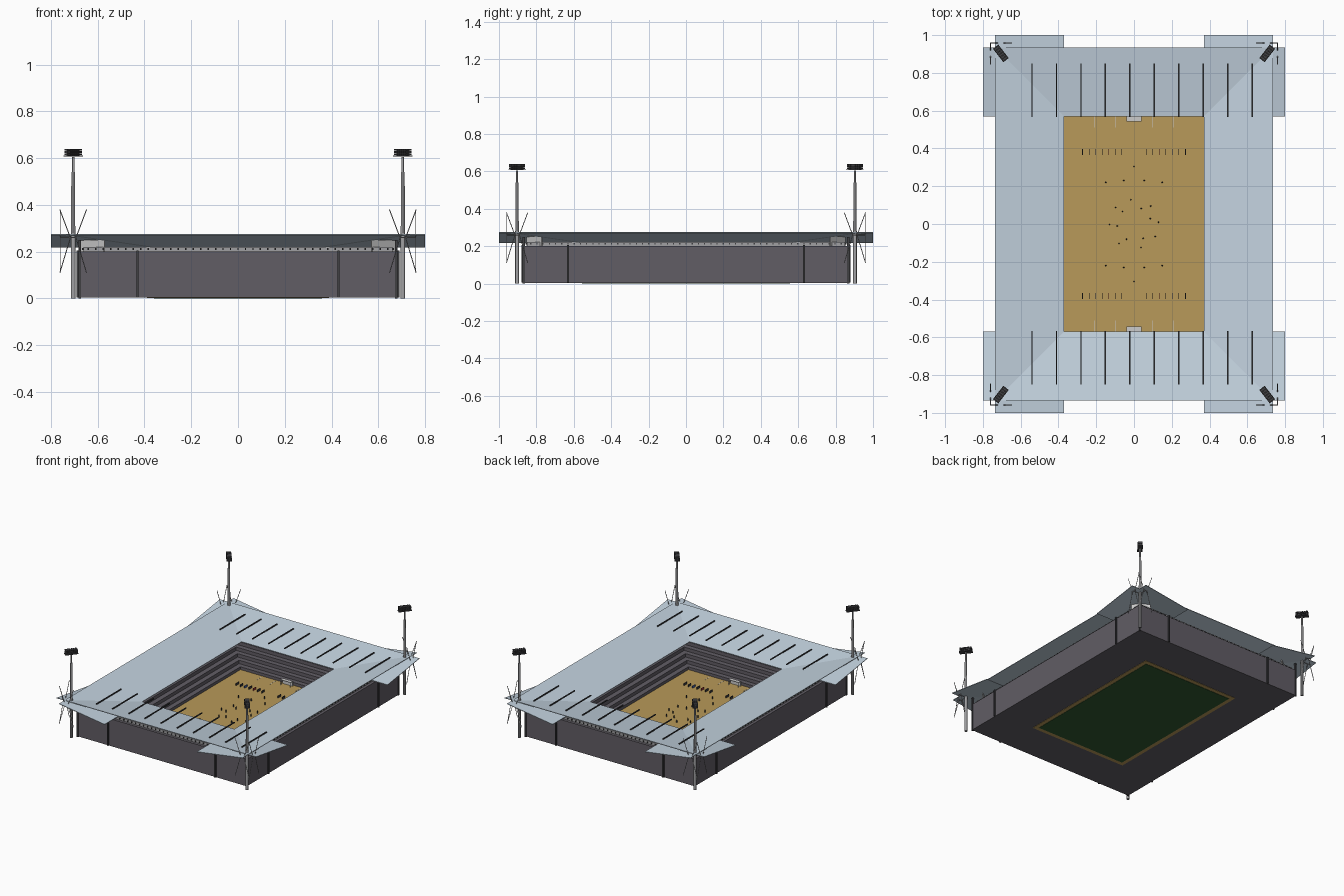
import bpy, bmesh, math, random
from mathutils import Matrix, Vector

if "Cube" in bpy.data.objects:
    bpy.data.objects.remove(bpy.data.objects["Cube"])

random.seed(4)


def mat(name, r, g, b):
    m = bpy.data.materials.new(name)
    m.diffuse_color = (r, g, b, 1)
    m.use_nodes = True
    m.node_tree.nodes["Principled BSDF"].inputs["Base Color"].default_value = m.diffuse_color
    return m


WALL = mat("wall_grey", 0.12, 0.11, 0.13)
ROOF = mat("roof_blue_grey", 0.55, 0.65, 0.74)
SAND = mat("sand", 0.48, 0.32, 0.10)
GREEN = mat("dark_green", 0.03, 0.10, 0.03)
DARK = mat("dark_metal", 0.05, 0.05, 0.055)
STEEL = mat("steel", 0.35, 0.35, 0.36)
PALE = mat("pale_panel", 0.6, 0.62, 0.63)
RED = mat("red", 0.45, 0.05, 0.05)
BLUE = mat("blue", 0.06, 0.12, 0.4)

SIGNS = [(sx, sy) for sx in (-1, 1) for sy in (-1, 1)]


def add_box(bm, c, s, rz=0.0, rx=0.0):
    m = (Matrix.Translation(c) @ Matrix.Rotation(rz, 4, 'Z')
         @ Matrix.Rotation(rx, 4, 'X') @ Matrix.Diagonal((*s, 1)))
    bmesh.ops.create_cube(bm, size=1, matrix=m)


def add_rod(bm, a, b, r, n=6, r2=None):
    a, b = Vector(a), Vector(b)
    d = b - a
    m = Matrix.Translation((a + b) / 2) @ d.to_track_quat('Z', 'Y').to_matrix().to_4x4()
    bmesh.ops.create_cone(bm, cap_ends=True, segments=n, radius1=r,
                          radius2=r if r2 is None else r2, depth=d.length, matrix=m)


def finish(bm, name, material, smooth=False):
    bmesh.ops.recalc_face_normals(bm, faces=bm.faces)
    me = bpy.data.meshes.new(name)
    bm.to_mesh(me)
    bm.free()
    me.materials.append(material)
    ob = bpy.data.objects.new(name, me)
    bpy.context.collection.objects.link(ob)
    if smooth:
        bpy.context.view_layer.objects.active = ob
        ob.select_set(True)
        bpy.ops.object.shade_smooth_by_angle()
        ob.select_set(False)
    return ob


def boxes(name, material, items):
    bm = bmesh.new()
    for it in items:
        add_box(bm, *it)
    return finish(bm, name, material)


def rect_sweep(name, material, profile):
    # closed profile of (half x, half y, z) carried round the four corners
    bm = bmesh.new()
    loops = [[bm.verts.new((sx * x, sy * y, z)) for x, y, z in profile]
             for sx, sy in ((1, 1), (-1, 1), (-1, -1), (1, -1))]
    n = len(profile)
    for k in range(4):
        a, b = loops[k], loops[(k + 1) % 4]
        for i in range(n):
            j = (i + 1) % n
            bm.faces.new((a[i], a[j], b[j], b[i]))
    return finish(bm, name, material)


# pitch and ground
boxes("pitch_underside", GREEN, [((0, 0, 0.001), (0.72, 1.11, 0.002))])
boxes("sand_field", SAND, [((0, 0, 0.005), (0.78, 1.17, 0.006))])

# terraced stands with the outer wall
X0, Y0, X1, Y1, N = 0.39, 0.585, 0.68, 0.87, 8
prof = [(X0, Y0, 0.004)]
for i in range(N):
    z = 0.004 + 0.196 * (i + 1) / N
    for t in (i / N, (i + 1) / N):
        prof.append((X0 + (X1 - X0) * t, Y0 + (Y1 - Y0) * t, z))
prof.append((X1, Y1, 0.004))
rect_sweep("stands", WALL, prof)

# parapet band above the wall, with small posts
rect_sweep("parapet", STEEL, [(0.655, 0.845, 0.2), (0.655, 0.845, 0.221),
                              (0.66, 0.85, 0.221), (0.66, 0.85, 0.2)])
posts = []
for s in (-1, 1):
    posts += [((-0.64 + 0.032 * i, s * 0.853, 0.212), (0.006, 0.008, 0.008)) for i in range(41)]
    posts += [((s * 0.663, -0.83 + 0.0332 * i, 0.212), (0.008, 0.006, 0.008)) for i in range(51)]
boxes("parapet_posts", DARK, posts)

# wall pilasters
pil = []
for sx, sy in SIGNS:
    pil += [((sx * 0.43, sy * 0.873, 0.105), (0.01, 0.014, 0.2)),
            ((sx * 0.683, sy * 0.63, 0.105), (0.014, 0.01, 0.2)),
            ((sx * 0.677, sy * 0.867, 0.125), (0.012, 0.012, 0.25))]
boxes("wall_pilasters", DARK, pil)

# diagonal panels under the roof corners
boxes("corner_panels", PALE,
      [((sx * 0.62, sy * 0.81, 0.226), (0.128, 0.006, 0.05), -sx * sy * math.atan2(0.08, 0.1))
       for sx, sy in SIGNS])


# four inward-sloping roof sheets that cross at the corners
def roof(name, pts):
    bm = bmesh.new()
    top = [bm.verts.new(p) for p in pts]
    low = [bm.verts.new((x, y, z - 0.004)) for x, y, z in pts]
    bm.faces.new(top)
    bm.faces.new(low[::-1])
    for i in range(4):
        j = (i + 1) % 4
        bm.faces.new((top[i], low[i], low[j], top[j]))
    finish(bm, name, ROOF)


ZI, ZO = 0.222, 0.275
for s, n in ((-1, "front"), (1, "back")):
    roof(n + "_roof", [(-0.8, s * 0.57, ZI), (0.8, s * 0.57, ZI),
                       (0.8, s * 0.935, ZO), (-0.8, s * 0.935, ZO)])
for s, n in ((-1, "left"), (1, "right")):
    roof(n + "_roof", [(s * 0.37, -1, ZI), (s * 0.37, 1, ZI),
                       (s * 0.735, 1, ZO), (s * 0.735, -1, ZO)])

# roof beams
boxes("roof_beams", DARK,
      [((-0.54 + 0.1295 * i, s * 0.708, 0.267), (0.007, 0.285, 0.007))
       for i in range(10) for s in (-1, 1)])

# floodlight towers
masts, lamps, rods, frames = (bmesh.new() for _ in range(4))
for sx, sy in SIGNS:
    cx, cy = sx * 0.705, sy * 0.903
    add_rod(masts, (cx, cy, 0), (cx, cy, 0.28), 0.010, 12)
    add_rod(masts, (cx, cy, 0.28), (cx, cy, 0.54), 0.009, 12, 0.008)
    add_rod(masts, (cx, cy, 0.54), (cx, cy, 0.605), 0.006, 12)
    ang = sx * sy * math.radians(52)
    R = Matrix.Rotation(ang, 3, 'Z')
    add_box(frames, (cx, cy, 0.609), (0.09, 0.036, 0.004), ang)
    add_box(frames, (cx, cy, 0.624), (0.084, 0.005, 0.03), ang)
    for i in range(6):
        for j in range(3):
            for s in (-1, 1):
                p = R @ Vector((-0.035 + 0.014 * i, s * 0.009, 0))
                add_box(lamps, (cx + p.x, cy + p.y, 0.617 + 0.0095 * j),
                        (0.011, 0.015, 0.007), ang)
    # stay rods fanning out of the mast at roof level
    for s in (-1, 1):
        for z in (0.38, 0.11):
            add_rod(rods, (cx + s * 0.012, cy + sy * 0.055, 0.26),
                    (cx + s * 0.057, cy + sy * 0.055, z), 0.002)
            add_rod(rods, (cx + sx * 0.055, cy + s * 0.012, 0.26),
                    (cx + sx * 0.055, cy + s * 0.057, z), 0.002)
    add_rod(rods, (cx - 0.014, cy + sy * 0.055, 0.26), (cx + 0.014, cy + sy * 0.055, 0.26), 0.002)
    add_rod(rods, (cx + sx * 0.055, cy - 0.014, 0.26), (cx + sx * 0.055, cy + 0.014, 0.26), 0.002)
    add_rod(rods, (cx, cy, 0.26), (cx, cy + sy * 0.055, 0.26), 0.002)
    add_rod(rods, (cx, cy, 0.26), (cx + sx * 0.055, cy, 0.26), 0.002)
finish(masts, "tower_masts", STEEL, True)
finish(frames, "lamp_frames", DARK)
finish(lamps, "floodlamps", DARK)
finish(rods, "stay_rods", STEEL)

# goals: two posts, crossbar and sloped net
for s, n in ((-1, "front"), (1, "back")):
    boxes(n + "_goal", PALE,
          [((-0.038, s * 0.545, 0.026), (0.004, 0.004, 0.036)),
           ((0.038, s * 0.545, 0.026), (0.004, 0.004, 0.036)),
           ((0, s * 0.545, 0.044), (0.08, 0.004, 0.004)),
           ((0, s * 0.558, 0.044), (0.08, 0.026, 0.002)),
           ((0, s * 0.57, 0.026), (0.08, 0.002, 0.036))])

# rows of boards either side of the field
for k, m in enumerate((DARK, RED, BLUE)):
    boxes("field_boards_" + m.name, m,
          [((s * (0.065 + 0.0345 * i), t * 0.38, 0.016), (0.004, 0.032, 0.016))
           for i in range(7) for s in (-1, 1) for t in (-1, 1)
           if (0, 0, 1, 0, 2, 0, 0)[i] == k])

# field markings
boxes("field_lines", PALE,
      [((sx * x, sy * 0.54, 0.0085), (0.003, 0.06, 0.001))
       for sx, sy in SIGNS for x in (0.1, 0.21)])

# small standing figures, kept generic
fig = bmesh.new()
spots = [(r * math.cos(a), r * math.sin(a)) for r, c in ((0.13, 8), (0.09, 6))
         for a in (2 * math.pi * (i + random.random() * 0.4) / c for i in range(c))]
spots += [(x, s * y) for s in (-1, 1)
          for x, y in ((-0.15, 0.22), (0.15, 0.22), (0, 0.305), (-0.055, 0.23), (0.055, 0.23))]
for x, y in spots:
    add_rod(fig, (x, y, 0.008), (x, y, 0.024), 0.004, 6, 0.003)
    bmesh.ops.create_icosphere(fig, subdivisions=1, radius=0.003,
                               matrix=Matrix.Translation((x, y, 0.026)))
finish(fig, "field_figures", DARK)
